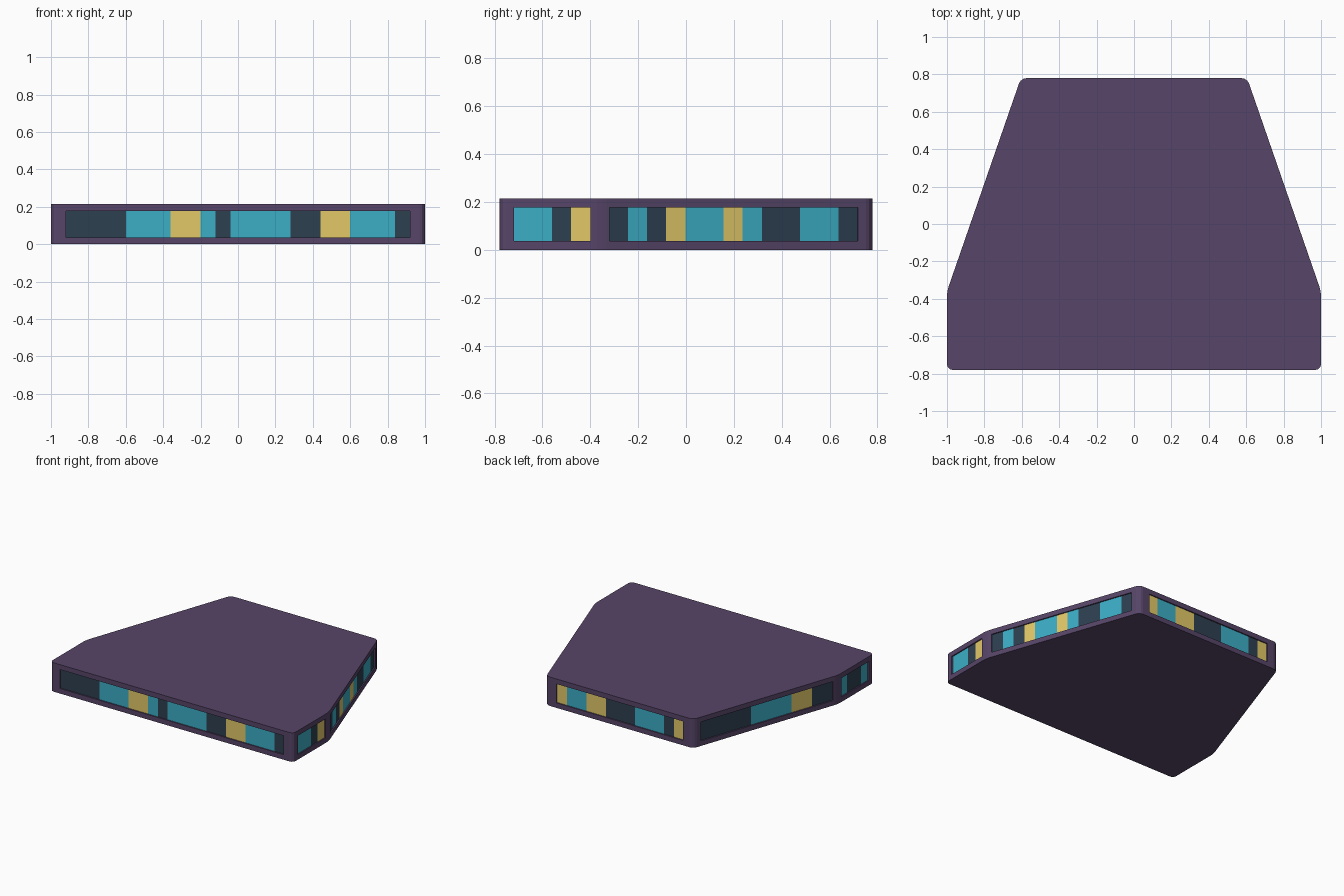
import bpy, bmesh
from mathutils import Vector

if "Cube" in bpy.data.objects:
    bpy.data.objects.remove(bpy.data.objects["Cube"])

HEIGHT, Z0, Z1 = 0.215, 0.037, 0.178
RECESS = 0.011


def material(name, rgb):
    m = bpy.data.materials.new(name)
    m.diffuse_color = (*rgb, 1)
    m.use_nodes = True
    m.node_tree.nodes["Principled BSDF"].inputs["Base Color"].default_value = m.diffuse_color
    return m


PURPLE = material("purple_shell", (0.095, 0.06, 0.14))
COLOURS = {"D": material("dark_glass", (0.027, 0.05, 0.08)),
           "T": material("teal_light", (0.045, 0.42, 0.56)),
           "Y": material("yellow_light", (0.76, 0.58, 0.14))}


def new_object(name, bm, mats=()):
    mesh = bpy.data.meshes.new(name)
    bm.to_mesh(mesh)
    bm.free()
    for m in mats:
        mesh.materials.append(m)
    ob = bpy.data.objects.new(name, mesh)
    bpy.context.collection.objects.link(ob)
    return ob


# Shell: six-sided slab with rounded upright corners
half = [(1.0, -0.78), (1.0, -0.36), (0.605, 0.78)]
outline = half + [(-x, y) for x, y in reversed(half)]
bm = bmesh.new()
base = bm.faces.new([bm.verts.new((x, y, 0)) for x, y in outline])
top = bmesh.ops.extrude_face_region(bm, geom=[base])["geom"]
bmesh.ops.translate(bm, vec=(0, 0, HEIGHT),
                    verts=[g for g in top if isinstance(g, bmesh.types.BMVert)])
uprights = [e for e in bm.edges if abs(e.verts[0].co.z - e.verts[1].co.z) > 0.1]
bmesh.ops.bevel(bm, geom=uprights, offset=0.03, segments=3, profile=0.5,
                affect='EDGES')
bmesh.ops.recalc_face_normals(bm, faces=bm.faces)
shell = new_object("shell", bm, [PURPLE])


def slant(y, side):
    return (side * (1 - 0.395 * (y + 0.36) / 1.14), y)


# Window strips, counter-clockwise: start, end, colour runs in equal cells
strips = {
    "front_windows": ((-0.92, -0.78), (0.92, -0.78), "D4 T3 Y2 T1 D1 T4 D2 Y2 T3 D1"),
    "right_front_windows": ((1, -0.72), (1, -0.40), "T2 D1 Y1"),
    "right_back_windows": (slant(-0.32, 1), slant(0.72, 1), "D1 T1 D1 Y1 T2 Y1 T1 D2 T2 D1"),
    "back_windows": ((0.52, 0.78), (-0.52, 0.78), "Y1 T2 Y2 D3 T3 D1 Y1"),
    "left_back_windows": (slant(0.72, -1), slant(-0.32, -1), "D5 T4 Y2 D2"),
    "left_front_windows": ((-1, -0.40), (-1, -0.72), "T1 D2 T1"),
}

cut = bmesh.new()
for name, (a, b, runs) in strips.items():
    a, b = Vector((*a, 0)), Vector((*b, 0))
    along = b - a
    out = Vector((along.y, -along.x, 0)).normalized()

    # Recess cutter block
    ring = [a - out * RECESS, b - out * RECESS, b + out * 0.03, a + out * 0.03]
    lo = [cut.verts.new(p + Vector((0, 0, Z0))) for p in ring]
    hi = [cut.verts.new(p + Vector((0, 0, Z1))) for p in ring]
    cut.faces.new(lo)
    cut.faces.new(hi)
    for i in range(4):
        j = (i + 1) % 4
        cut.faces.new((lo[i], lo[j], hi[j], hi[i]))

    # Coloured panes just in front of the recess floor
    runs = [(r[0], int(r[1:])) for r in runs.split()]
    total = sum(n for _, n in runs)
    keys = list(COLOURS)
    panes, done = bmesh.new(), 0
    inset = out * (RECESS - 0.002)
    for key, n in runs:
        p = a + along * (done / total) - inset
        q = a + along * ((done + n) / total) - inset
        done += n
        f = panes.faces.new([panes.verts.new((v.x, v.y, z)) for v, z in
                             ((p, Z0), (q, Z0), (q, Z1), (p, Z1))])
        f.material_index = keys.index(key)
    new_object(name, panes, COLOURS.values())

bmesh.ops.recalc_face_normals(cut, faces=cut.faces)
cutter = new_object("recess_cutter", cut, [PURPLE])
cutter.hide_render = True
cutter.hide_viewport = True
cutter.display_type = 'WIRE'

mod = shell.modifiers.new("recesses", 'BOOLEAN')
mod.operation = 'DIFFERENCE'
mod.solver = 'EXACT'
mod.object = cutter
